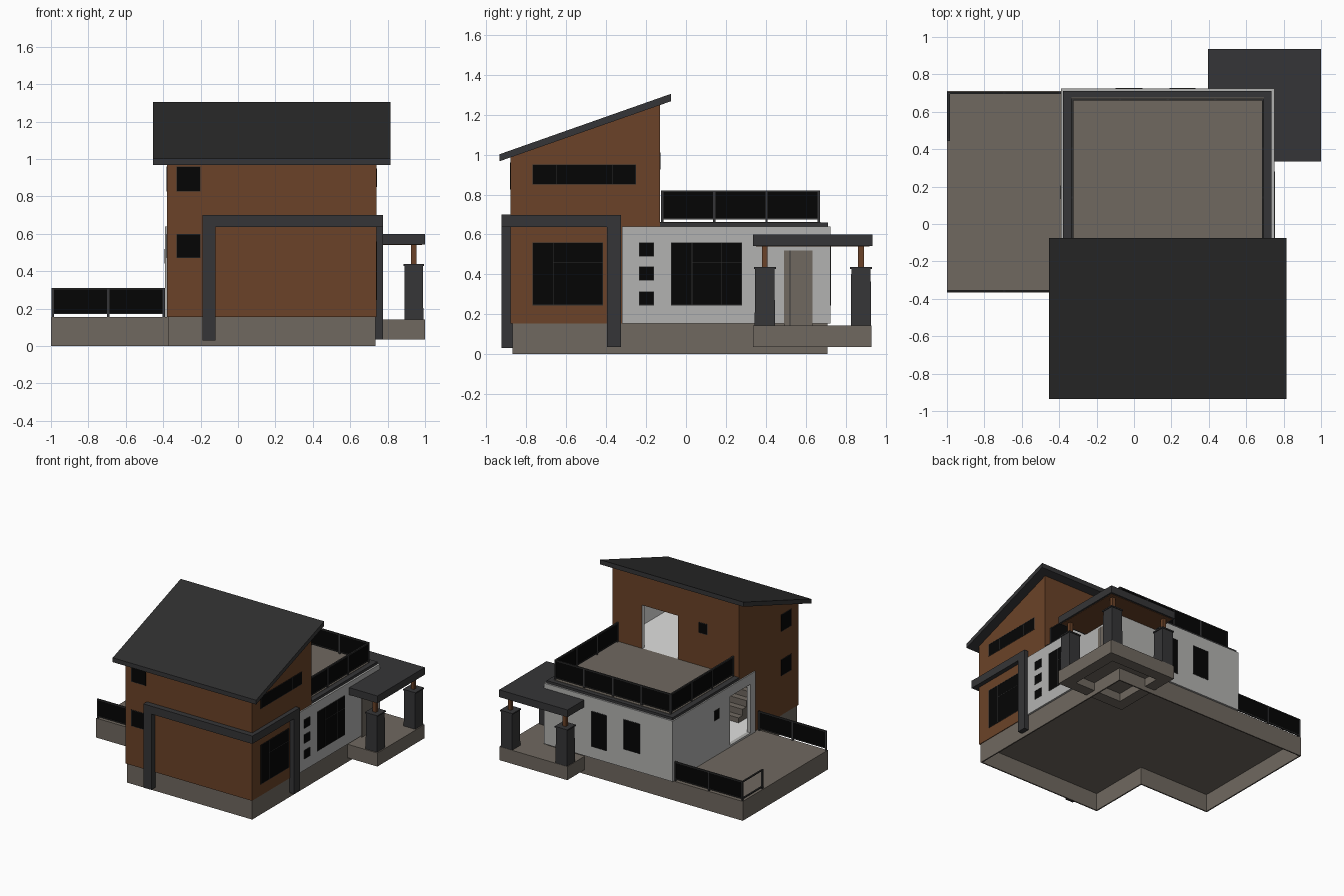
import bpy, bmesh

if "Cube" in bpy.data.objects:
    bpy.data.objects.remove(bpy.data.objects["Cube"])


def material(name, rgb):
    m = bpy.data.materials.new(name)
    m.diffuse_color = (*rgb, 1)
    m.use_nodes = True
    m.node_tree.nodes["Principled BSDF"].inputs["Base Color"].default_value = m.diffuse_color
    return m


BROWN = material("brown cladding", (0.145, 0.055, 0.021))
TAUPE = material("taupe stone", (0.162, 0.14, 0.117))
DARK = material("dark grey trim", (0.036, 0.036, 0.038))
ROOF = material("charcoal roofing", (0.028, 0.028, 0.028))
WHITE = material("white render", (0.45, 0.45, 0.44))
PLASTER = material("bright interior plaster", (0.75, 0.75, 0.74))
GLASS = material("black glass", (0.0015, 0.0015, 0.0015))


def finish(name, bm, mat):
    bmesh.ops.recalc_face_normals(bm, faces=bm.faces)
    me = bpy.data.meshes.new(name)
    bm.to_mesh(me)
    bm.free()
    ob = bpy.data.objects.new(name, me)
    bpy.context.collection.objects.link(ob)
    me.materials.append(mat)
    return ob


def profile(name, yz, x0, x1, mat):
    """Extrude a (y, z) outline along x."""
    bm = bmesh.new()
    f = bm.faces.new([bm.verts.new((x0, y, z)) for y, z in yz])
    r = bmesh.ops.extrude_face_region(bm, geom=[f])
    bmesh.ops.translate(bm, vec=(x1 - x0, 0, 0),
                        verts=[v for v in r["geom"] if isinstance(v, bmesh.types.BMVert)])
    return finish(name, bm, mat)


def box(name, x0, x1, y0, y1, z0, z1, mat, taper=1.0):
    bm = bmesh.new()
    bmesh.ops.create_cube(bm, size=1)
    for v in bm.verts:
        s = taper if v.co.z > 0 else 1
        v.co = ((x0 + x1) / 2 + v.co.x * s * (x1 - x0),
                (y0 + y1) / 2 + v.co.y * s * (y1 - y0),
                (z0 + z1) / 2 + v.co.z * (z1 - z0))
    return finish(name, bm, mat)


def cut(ob, cutter):
    cutter.hide_render = True
    m = ob.modifiers.new("cut", "BOOLEAN")
    m.operation, m.solver, m.object = "DIFFERENCE", "EXACT", cutter
    bpy.context.view_layer.objects.active = ob
    bpy.ops.object.modifier_apply(modifier=m.name)
    bpy.data.objects.remove(cutter)


def paint_inside(ob, outer, inner, x0, x1, y0, y1, z0):
    """Give faces centred inside the given bounds the inner material."""
    ob.data.materials.clear()
    ob.data.materials.append(outer)
    ob.data.materials.append(inner)
    for f in ob.data.polygons:
        c = f.center
        f.material_index = int(x0 < c.x < x1 and y0 < c.y < y1 and c.z > z0)


def on_wall(name, side, p, a0, a1, z0, z1, t, mat):
    """Thin plate on a wall plane: side is one of +x -x +y -y."""
    q = p + (t if side[0] == "+" else -t)
    lo, hi = min(p, q), max(p, q)
    if side[1] == "x":
        return box(name, lo, hi, a0, a1, z0, z1, mat)
    return box(name, a0, a1, lo, hi, z0, z1, mat)


def window(name, side, p, a0, a1, z0, z1, bars=(), rail=None):
    on_wall(name + "_glass", side, p, a0, a1, z0, z1, 0.002, GLASS)
    w = 0.003
    strips = [(a0, a0 + w, z0, z1), (a1 - w, a1, z0, z1), (a0, a1, z0, z0 + w), (a0, a1, z1 - w, z1)]
    strips += [(b - w / 2, b + w / 2, z0, z1) for b in bars]
    if rail:
        strips.append((bars[0], a1, rail - w / 2, rail + w / 2))
    for s in strips:
        on_wall(name + "_frame", side, p, *s, 0.003, ROOF)


def railing(name, x0, y0, x1, y1, n, z0, z1, glass=True):
    """Straight railing run with n panels and n + 1 posts."""
    h = 0.006

    def span(part, t, za, zb, mat, w):
        (xa, ya), (xb, yb) = [(x0 + (x1 - x0) * k, y0 + (y1 - y0) * k) for k in t]
        box(f"{name}_{part}", min(xa, xb) - w, max(xa, xb) + w, min(ya, yb) - w, max(ya, yb) + w, za, zb, mat)

    for i in range(n + 1):
        span("post", (i / n, i / n), z0, z1, DARK, h)
    span("top_rail", (0, 1), z1 - 0.008, z1, ROOF, h)
    span("bottom_rail", (0, 1), z0 + 0.015, z0 + 0.022, ROOF, h)
    if glass:
        span("panels", (0, 1), z0 + 0.018, z1 - 0.005, GLASS, 0.003)


# Stone plinths and porch base, open underneath
house = box("house_plinth", -0.375, 0.735, -0.87, 0.71, 0, 0.156, TAUPE)
terrace = box("terrace_plinth", -1.0, -0.375, -0.365, 0.71, 0, 0.155, TAUPE)
porch = box("porch_base", 0.40, 1.0, 0.335, 0.93, 0.035, 0.143, TAUPE)
cut(house, box("cutter", -0.365, 0.725, -0.86, 0.70, -0.1, 0.14, TAUPE))
cut(house, box("cutter", -0.5, -0.3, -0.355, 0.70, -0.1, 0.14, TAUPE))
cut(terrace, box("cutter", -0.99, -0.3, -0.355, 0.70, -0.1, 0.14, TAUPE))
cut(porch, box("cutter", 0.49, 0.91, 0.425, 0.84, -0.1, 0.10, TAUPE))

# Brown two-storey volume, hollow on both floors
tower = profile("brown_volume", [(-0.88, 0.155), (-0.32, 0.155), (-0.32, 0.635), (-0.13, 0.635),
                                 (-0.13, 1.255), (-0.88, 0.99)], -0.38, 0.74, BROWN)
cut(tower, profile("room_cutter", [(-0.85, 0.66), (-0.16, 0.66), (-0.16, 1.21), (-0.85, 0.96)],
                   -0.35, 0.71, WHITE))
cut(tower, box("door_cutter", 0.16, 0.48, -0.2, -0.1, 0.66, 1.01, WHITE))
cut(tower, box("lower_room_cutter", -0.35, 0.71, -0.85, -0.28, 0.17, 0.615, WHITE))
paint_inside(tower, BROWN, PLASTER, -0.36, 0.72, -0.86, -0.14, 0.16)

# White single-storey volume, hollow, with terrace doorway
hall = box("white_volume", -0.39, 0.75, -0.32, 0.725, 0.155, 0.64, WHITE)
cut(hall, box("hall_cutter", -0.36, 0.72, -0.40, 0.695, 0.17, 0.62, WHITE))
cut(hall, box("doorway_cutter", -0.45, -0.3, -0.26, 0.0, 0.17, 0.56, WHITE))
paint_inside(hall, WHITE, PLASTER, -0.37, 0.73, -0.31, 0.70, 0.16)
for f in hall.data.polygons:
    if f.center.z > 0.63:
        f.material_index = 0

# Staircase inside the house
for i in range(8):
    box("stair_step", -0.22, 0.0, -0.40 - i * 0.05, -0.35 - i * 0.05, 0.17, 0.21 + i * 0.05, TAUPE)

# Sloped roof: dark edges, charcoal upper face
roof = profile("sloped_roof", [(-0.935, 0.967), (-0.935, 1.002), (-0.075, 1.305), (-0.075, 1.268)],
               -0.455, 0.815, DARK)
roof.data.materials.append(ROOF)
for f in roof.data.polygons:
    f.material_index = int(f.normal.z > 0.5)

# Roof deck with trim and railing
box("deck_trim", -0.38, 0.735, -0.135, 0.712, 0.635, 0.66, DARK)
box("deck_floor", -0.335, 0.695, -0.132, 0.675, 0.65, 0.663, TAUPE)
railing("deck_rail_right", 0.69, -0.12, 0.69, 0.665, 3, 0.66, 0.82)
railing("deck_rail_left", -0.33, -0.12, -0.33, 0.665, 3, 0.66, 0.82)
railing("deck_rail_back", -0.33, 0.665, 0.69, 0.665, 4, 0.66, 0.82)

# Terrace railing, with an open short return on the left
railing("terrace_rail_front", -0.99, -0.358, -0.397, -0.358, 2, 0.155, 0.31)
railing("terrace_rail_back", -0.99, 0.70, -0.397, 0.70, 2, 0.155, 0.31)
railing("terrace_rail_return", -0.99, 0.45, -0.99, 0.70, 1, 0.155, 0.31, glass=False)

# Dark frame wrapping the front right corner
box("frame_front_beam", -0.19, 0.775, -0.925, -0.879, 0.637, 0.70, DARK)
box("frame_front_leg", -0.19, -0.12, -0.925, -0.868, 0.03, 0.64, DARK)
box("frame_side_beam", 0.735, 0.775, -0.88, -0.325, 0.637, 0.698, DARK)
box("frame_side_leg", 0.73, 0.775, -0.397, -0.325, 0.035, 0.64, DARK)

# Porch roof, soffit, pillars
box("porch_roof", 0.395, 1.0, 0.335, 0.935, 0.542, 0.60, DARK)
box("porch_soffit", 0.41, 0.985, 0.35, 0.92, 0.539, 0.545, BROWN)
for px, py in ((0.94, 0.395), (0.94, 0.877), (0.455, 0.877)):
    box("porch_pillar", px - 0.051, px + 0.051, py - 0.051, py + 0.051, 0.14, 0.43, DARK, 0.95)
    box("pillar_cap", px - 0.055, px + 0.055, py - 0.055, py + 0.055, 0.428, 0.438, DARK)
    box("pillar_post", px - 0.014, px + 0.014, py - 0.014, py + 0.014, 0.435, 0.542, BROWN)

# Entrance door on the right wall
on_wall("entrance_door", "+x", 0.75, 0.49, 0.635, 0.143, 0.52, 0.004, TAUPE)
on_wall("door_split", "+x", 0.75, 0.52, 0.523, 0.143, 0.52, 0.005, DARK)

# Corner windows on the front and left
for z0, z1 in ((0.825, 0.96), (0.47, 0.60)):
    window("front_window", "-y", -0.88, -0.33, -0.20, z0, z1)
    window("left_window", "-x", -0.38, -0.79, -0.66, z0, z1)

# Right side windows
window("right_brown_window", "+x", 0.74, -0.77, -0.415, 0.245, 0.56, (-0.665,), 0.46)
window("right_strip_window", "+x", 0.74, -0.77, -0.25, 0.85, 0.95, (-0.65, -0.37))
window("right_white_window", "+x", 0.75, -0.075, 0.28, 0.245, 0.56, (0.03, 0.18), 0.46)
for z0 in (0.245, 0.37, 0.49):
    window("right_small_window", "+x", 0.75, -0.235, -0.16, z0, z0 + 0.07)

# Back and left windows
window("back_window_a", "+y", 0.725, 0.19, 0.33, 0.245, 0.53)
window("back_window_b", "+y", 0.725, -0.10, 0.045, 0.30, 0.54)
window("back_upper_window", "+y", -0.13, -0.10, -0.02, 0.925, 1.01)
window("left_small_window", "-x", -0.39, 0.135, 0.205, 0.44, 0.52)
